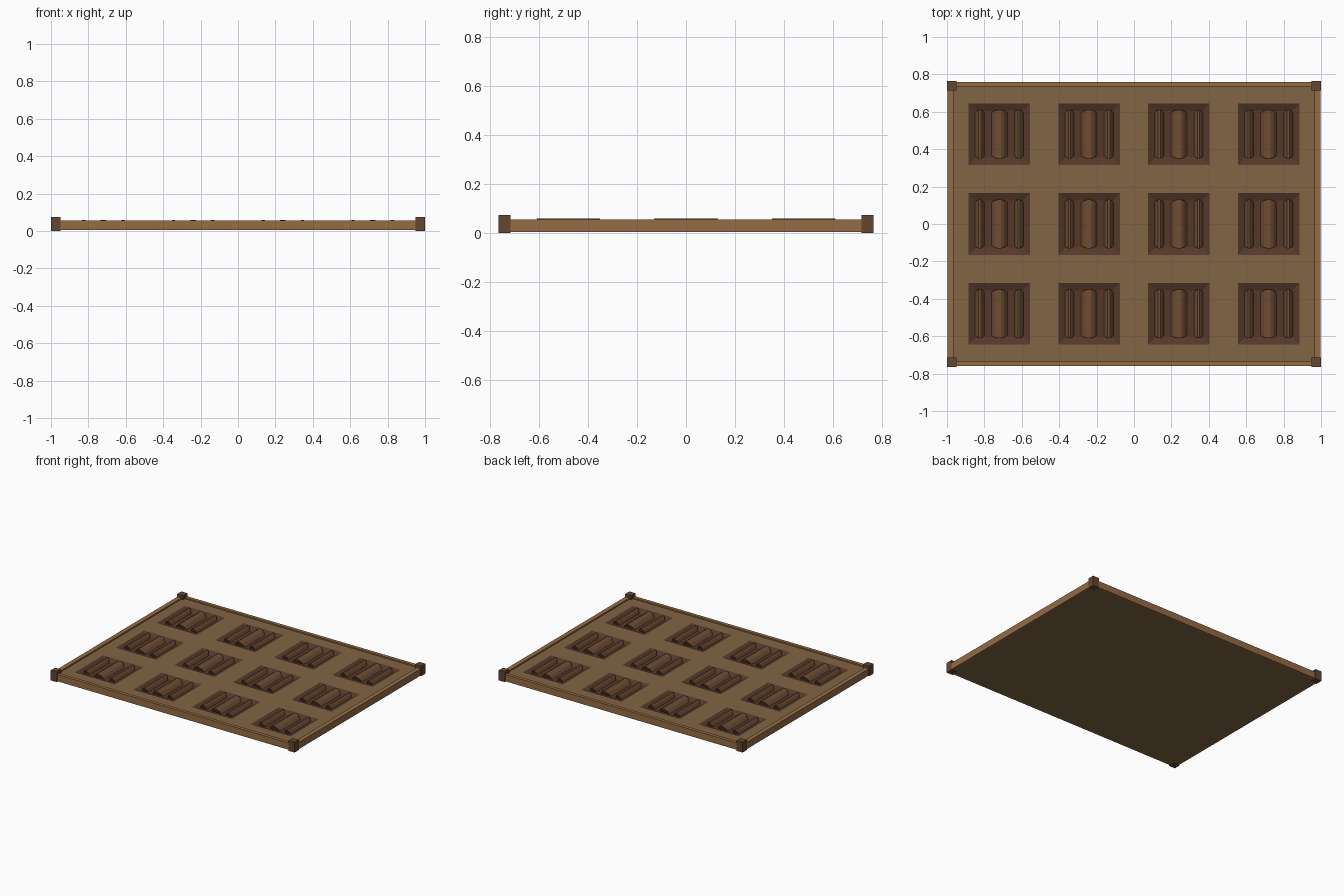
import bpy, bmesh, math

if "Cube" in bpy.data.objects:
    bpy.data.objects.remove(bpy.data.objects["Cube"])

def mat(name, c):
    m = bpy.data.materials.new(name)
    m.diffuse_color = (*c, 1)
    m.use_nodes = True
    m.node_tree.nodes["Principled BSDF"].inputs["Base Color"].default_value = m.diffuse_color
    return m

PANEL = mat("panel_wood", (0.22, 0.13, 0.06))
RAIL = mat("rail_wood", (0.30, 0.15, 0.06))
POST = mat("post_wood", (0.13, 0.06, 0.03))
DARK = mat("coffer_wood", (0.09, 0.04, 0.022))
RIB = mat("rib_wood", (0.16, 0.075, 0.035))

def finish(name, bm, m):
    bmesh.ops.recalc_face_normals(bm, faces=bm.faces)
    me = bpy.data.meshes.new(name)
    bm.to_mesh(me)
    bm.free()
    me.materials.append(m)
    o = bpy.data.objects.new(name, me)
    bpy.context.collection.objects.link(o)
    return o

def box(name, x0, x1, y0, y1, z0, z1, m):
    bm = bmesh.new()
    bmesh.ops.create_cube(bm, size=1)
    for v in bm.verts:
        v.co = ((x0 + x1) / 2 + v.co.x * (x1 - x0), (y0 + y1) / 2 + v.co.y * (y1 - y0),
                (z0 + z1) / 2 + v.co.z * (z1 - z0))
    return finish(name, bm, m)

def rib(name, cx, cy, w, length, z0, z1):
    # low dome cross-section, tapered in at both ends
    bm = bmesh.new()
    prof = [(-.5, 0), (-.3, .7), (-.12, 1), (.12, 1), (.3, .7), (.5, 0)]
    rings = []
    for s in (-1, 1):
        rings.append([bm.verts.new((cx + a * w, cy + s * (length / 2 - (1 - h) * .015), z0 + h * (z1 - z0)))
                      for a, h in prof])
    n = len(prof)
    for i in range(n):
        j = (i + 1) % n
        bm.faces.new((rings[0][i], rings[0][j], rings[1][j], rings[1][i]))
    bm.faces.new(rings[0])
    bm.faces.new(rings[1])
    return finish(name, bm, RIB)

# coffered ceiling panel: slab with sloped pits
XS, YS = (-.72, -.24, .24, .72), (-.48, 0, .48)
TOP, FLOOR, H, HI = .045, .03, .165, .125
bm = bmesh.new()
def quad(pts):
    bm.faces.new([bm.verts.new(p) for p in pts])
gx = [-.98] + [x + s * H for x in XS for s in (-1, 1)] + [.98]
gy = [-.745] + [y + s * H for y in YS for s in (-1, 1)] + [.745]
for i in range(len(gx) - 1):
    for j in range(len(gy) - 1):
        if i % 2 and j % 2:
            continue
        quad([(gx[i], gy[j], TOP), (gx[i+1], gy[j], TOP), (gx[i+1], gy[j+1], TOP), (gx[i], gy[j+1], TOP)])
quad([(-.98, -.745, .005), (-.98, .745, .005), (.98, .745, .005), (.98, -.745, .005)])
finish("panel", bm, PANEL)

# coffers and their ribs
C = [(-1, -1), (1, -1), (1, 1), (-1, 1)]
for x in XS:
    for y in YS:
        bm = bmesh.new()
        o = [bm.verts.new((x + a * H, y + b * H, TOP)) for a, b in C]
        f = [bm.verts.new((x + a * HI, y + b * HI, FLOOR)) for a, b in C]
        bm.faces.new(f)
        for k in range(4):
            bm.faces.new((o[k], o[(k+1) % 4], f[(k+1) % 4], f[k]))
        finish("coffer", bm, DARK)
        for dx, w in ((-.105, .05), (0, .085), (.105, .05)):
            rib("coffer_rib", x + dx, y, w, .26, FLOOR, .06)

# frame rails and corner posts
for s in (-1, 1):
    a, b = sorted((s * .965, s * .998))
    box("side_rail", a, b, -.76, .76, .005, .055, RAIL)
    a, b = sorted((s * .735, s * .76))
    box("end_rail", -.965, .965, a, b, .005, .055, RAIL)
    for t in (-1, 1):
        box("corner_post", *sorted((s * .95, s)), *sorted((t * .715, t * .765)), 0, .075, POST)
